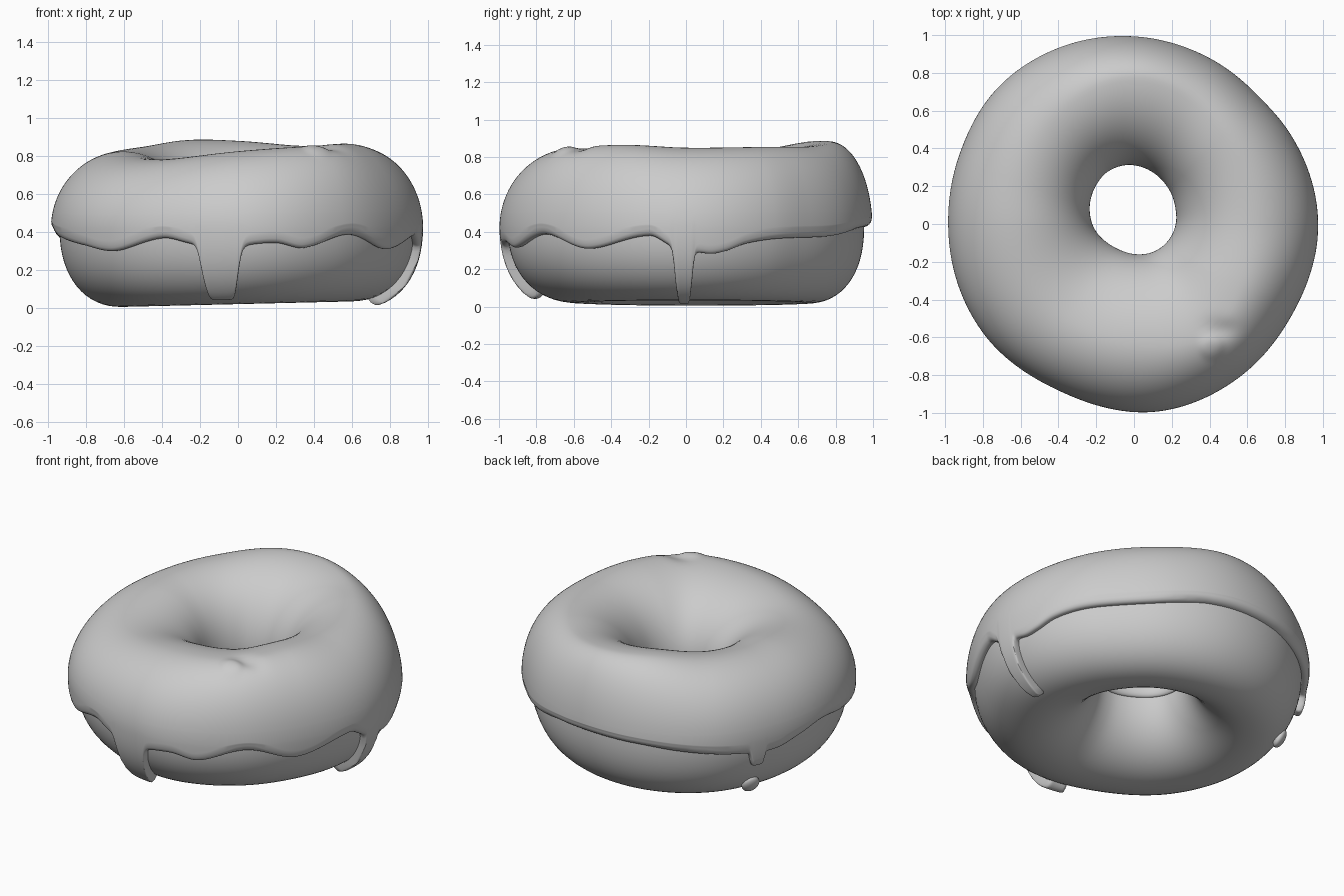
import bpy, bmesh, math
from math import sin, cos, radians, pi

cube = bpy.data.objects.get("Cube")
if cube:
    bpy.data.objects.remove(cube, do_unlink=True)

grey = bpy.data.materials.new("plain grey")
grey.use_nodes = True
grey.diffuse_color = (0.6, 0.6, 0.6, 1)
grey.node_tree.nodes["Principled BSDF"].inputs["Base Color"].default_value = (0.6, 0.6, 0.6, 1)

MID = 0.42      # height of the widest ring
THICK = 0.045   # icing thickness
COLS = 720

# Values by compass angle in degrees
OUTER = {0: .975, 30: .955, 45: .945, 65: .965, 90: .995, 112: 1.015, 135: 1.02, 158: .995, 180: .985,
         217: .985, 246: .968, 276: 1.0, 304: .985, 330: .965}
HOLE = {0: .22, 22: .235, 45: .26, 90: .31, 115: .31, 135: .285, 180: .22, 217: .17, 245: .155,
        275: .16, 300: .175, 327: .195}
CREST = {0: .85, 45: .855, 65: .855, 90: .88, 110: .885, 135: .85, 160: .83, 180: .82,
         215: .785, 235: .785, 270: .825, 300: .85, 330: .865}
CREST_RADIUS = {0: .61, 45: .67, 90: .77, 135: .68, 180: .6, 225: .6, 270: .63, 305: .7, 330: .65}
EDGE = {7: .25, 13: .265, 20: .31, 31: .34, 57: .36, 83: .43, 100: .43, 120: .39, 142: .34, 157: .32,
        168: .36, 180: .39, 192: .36, 213: .31, 227: .28, 245: .35, 255: .32, 271: .31, 282: .32,
        291: .29, 308: .37, 326: .28, 348: .36, 355: .3}
# Drips: angle, tip height, half width in degrees
DRIPS = [(264.2, .025, 6), (359.2, -.015, 3), (150, .24, 2.5)]


def around(table, deg):
    """Smooth periodic interpolation of a table of angles."""
    keys = sorted(table)
    n = len(keys)
    deg %= 360
    i = max((k for k in range(n) if keys[k] <= deg), default=-1)

    def knot(j):
        return keys[j % n] + 360 * (j // n), table[keys[j % n]]
    (a0, p0), (a1, p1), (a2, p2), (a3, p3) = [knot(i + j) for j in (-1, 0, 1, 2)]
    u = (deg - a1) / (a2 - a1)
    m1 = (p2 - p0) / (a2 - a0) * (a2 - a1)
    m2 = (p3 - p1) / (a3 - a1) * (a2 - a1)
    return ((2*u**3 - 3*u*u + 1) * p1 + (u**3 - 2*u*u + u) * m1
            + (3*u*u - 2*u**3) * p2 + (u**3 - u*u) * m2)


def power(t, offset):
    """Squarer section at the outer bottom, more so for hanging icing."""
    return 2.2 + 6 * offset if sin(t) < 0 < cos(t) else 2.0


def ring_point(deg, t, offset):
    """Point on the ring's cross-section at angle t, pushed out from the dough."""
    outer, hole = around(OUTER, deg), around(HOLE, deg)
    grow = offset - THICK
    if sin(t) >= 0:
        centre, height = around(CREST_RADIUS, deg), around(CREST, deg) - MID + grow
    else:
        centre, height = (outer + hole) / 2, .445 + grow
    if cos(t) >= 0:   # icing thins out as it runs down
        width = outer - centre + grow + .5 * offset * min(0, sin(t))
    else:
        width = centre - hole + grow / 2
    e = 2 / power(t, offset)
    r = centre + width * math.copysign(abs(cos(t)) ** e, cos(t))
    z = MID + height * math.copysign(abs(sin(t)) ** e, sin(t))
    a = radians(deg)
    x, y = r * cos(a), r * sin(a)
    if z < MID:   # base sits slightly tilted
        z += .025 * x * (MID - z) / MID
    else:         # small popped bubble in the icing
        z += .012 * math.exp(-(((x - .41)**2 + (y + .65)**2) / .004) ** 2)
        z -= .02 * math.exp(-((x - .46)**2 / .008 + (y + .56)**2 / .003))
    return x, y, z


def edge_angle(deg):
    """Cross-section angle of the icing's outer edge, with drips."""
    z = around(EDGE, deg)
    for mid, tip, half in DRIPS:
        d = (deg - mid + 180) % 360 - 180
        z += (tip - z) / (1 + abs(d / half) ** 10)
    u = max(-1, min(1, (MID - z) / .445))
    return -math.copysign(math.asin(abs(u) ** 1.235), u)


def build(name, columns, closed):
    """Join columns of points round the ring into a smooth surface."""
    bm = bmesh.new()
    grid = [[bm.verts.new(p) for p in col] for col in columns]
    rows = len(grid[0])
    for i, col in enumerate(grid):
        nxt = grid[(i + 1) % len(grid)]
        for j in range(rows if closed else rows - 1):
            k = (j + 1) % rows
            bm.faces.new((col[j], nxt[j], nxt[k], col[k]))
    mesh = bpy.data.meshes.new(name)
    bm.to_mesh(mesh)
    bm.free()
    mesh.materials.append(grey)
    for p in mesh.polygons:
        p.use_smooth = True
    bpy.context.collection.objects.link(bpy.data.objects.new(name, mesh))


# Dough ring
dough = []
for i in range(180):
    dough.append([ring_point(i * 2, 2 * pi * j / 64, 0) for j in range(64)])
build("dough", dough, True)

# Icing with rounded lips, open where it meets the dough; rows above the shoulder stay level
LIP, STEPS, SHOULDER, SKIRT, SPAN = .11, 6, .2, 16, 44
icing = []
for i in range(COLS):
    deg = i * 360 / COLS
    start, end = edge_angle(deg), pi + .1
    lip = [(LIP * (1 - cos(f)), THICK * 1.1 * sin(f) - .006)
           for f in (pi / 2 * k / STEPS for k in range(STEPS + 1))]
    col = [(start + d, off) for d, off in lip]
    a, b = start + LIP, end - LIP
    col += [(a + (SHOULDER - a) * k / SKIRT, THICK) for k in range(1, SKIRT)]
    col += [(SHOULDER + (b - SHOULDER) * k / SPAN, THICK) for k in range(SPAN)]
    col += [(end - d, off) for d, off in reversed(lip)]
    icing.append([ring_point(deg, t, off) for t, off in col])
build("icing", icing, False)

# Small drop low on the side below the short drip
bpy.ops.mesh.primitive_uv_sphere_add(segments=24, ring_count=12, radius=.06, location=(-.75, .42, .09))
drop = bpy.context.object
drop.name = "icing_drop"
drop.rotation_euler = (0, .5, radians(150))
drop.scale = (.5, .9, 1)
drop.data.materials.append(grey)
bpy.ops.object.shade_smooth_by_angle()
